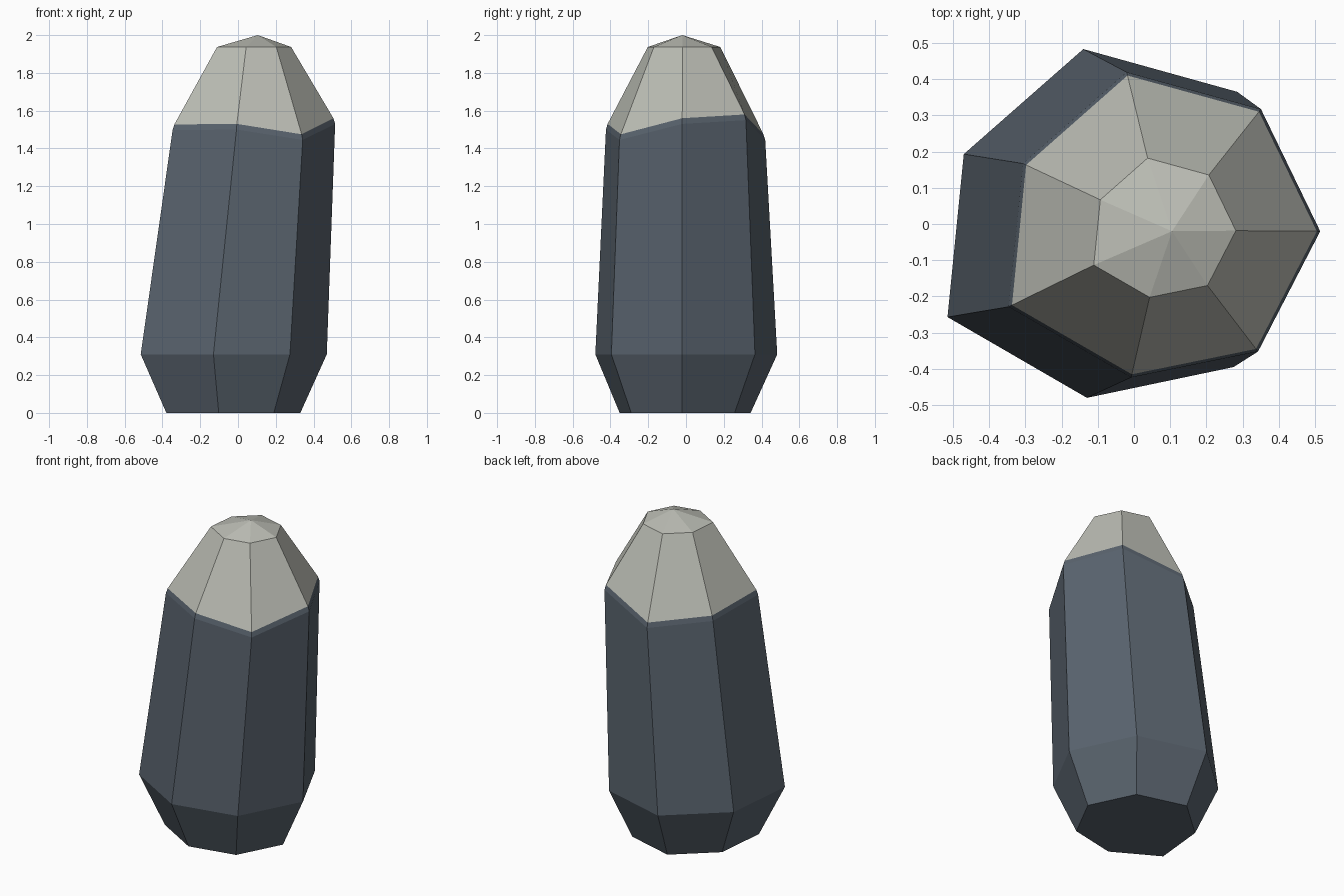
import bpy
import bmesh

if "Cube" in bpy.data.objects:
    bpy.data.objects.remove(bpy.data.objects["Cube"])

# Irregular seven-sided outlines: widest part of the body, and the seam under the cap
WIDE = [(-0.14, 0.483), (-0.47, 0.193), (-0.515, -0.257), (-0.13, -0.48),
        (0.275, -0.395), (0.47, -0.02), (0.285, 0.365)]
SEAM = [(-0.018, 0.41, 1.475), (-0.298, 0.163, 1.50), (-0.337, -0.224, 1.527),
        (-0.006, -0.415, 1.53), (0.337, -0.345, 1.475), (0.505, -0.02, 1.56),
        (0.345, 0.31, 1.58)]


def scaled(ring, s, cx, cy):
    """Scale an outline in plan about a centre point."""
    return [(cx + (p[0] - cx) * s, cy + (p[1] - cy) * s) for p in ring]


def at_height(ring, z):
    return [(x, y, z) for x, y in ring]


def loft(name, rings, color, floor=False, apex=None):
    """Bridge rings with flat quads, optionally closing the bottom and top."""
    bm = bmesh.new()
    loops = [[bm.verts.new(p) for p in ring] for ring in rings]
    n = len(loops[0])
    for low, high in zip(loops, loops[1:]):
        for i in range(n):
            j = (i + 1) % n
            bm.faces.new((low[i], low[j], high[j], high[i]))
    if floor:
        bm.faces.new(loops[0][::-1])
    if apex:
        tip = bm.verts.new(apex)
        for i in range(n):
            bm.faces.new((loops[-1][i], loops[-1][(i + 1) % n], tip))
    mesh = bpy.data.meshes.new(name)
    bm.to_mesh(mesh)
    bm.free()
    mat = bpy.data.materials.new(name + "_colour")
    mat.diffuse_color = color
    mat.use_nodes = True
    mat.node_tree.nodes["Principled BSDF"].inputs["Base Color"].default_value = mat.diffuse_color
    mesh.materials.append(mat)
    obj = bpy.data.objects.new(name, mesh)
    bpy.context.collection.objects.link(obj)
    return obj


# Dark leaning body: tapered foot, long shaft, narrow chamfer up to the seam
foot = at_height(scaled(WIDE, 0.72, -0.03, -0.02), 0.0)
shoulder = [(x, y, p[2] - 0.03)
            for (x, y), p in zip(scaled(SEAM, 1.022, 0.086, -0.017), SEAM)]
loft("body", [foot, at_height(WIDE, 0.31), shoulder, SEAM],
     (0.10, 0.125, 0.155, 1), floor=True)

# Pale faceted cap rising to a shallow point
crown = at_height(scaled(SEAM, 0.466, 0.086, -0.017), 1.937)
loft("cap", [SEAM, crown], (0.50, 0.51, 0.46, 1), apex=(0.105, -0.02, 2.0))
